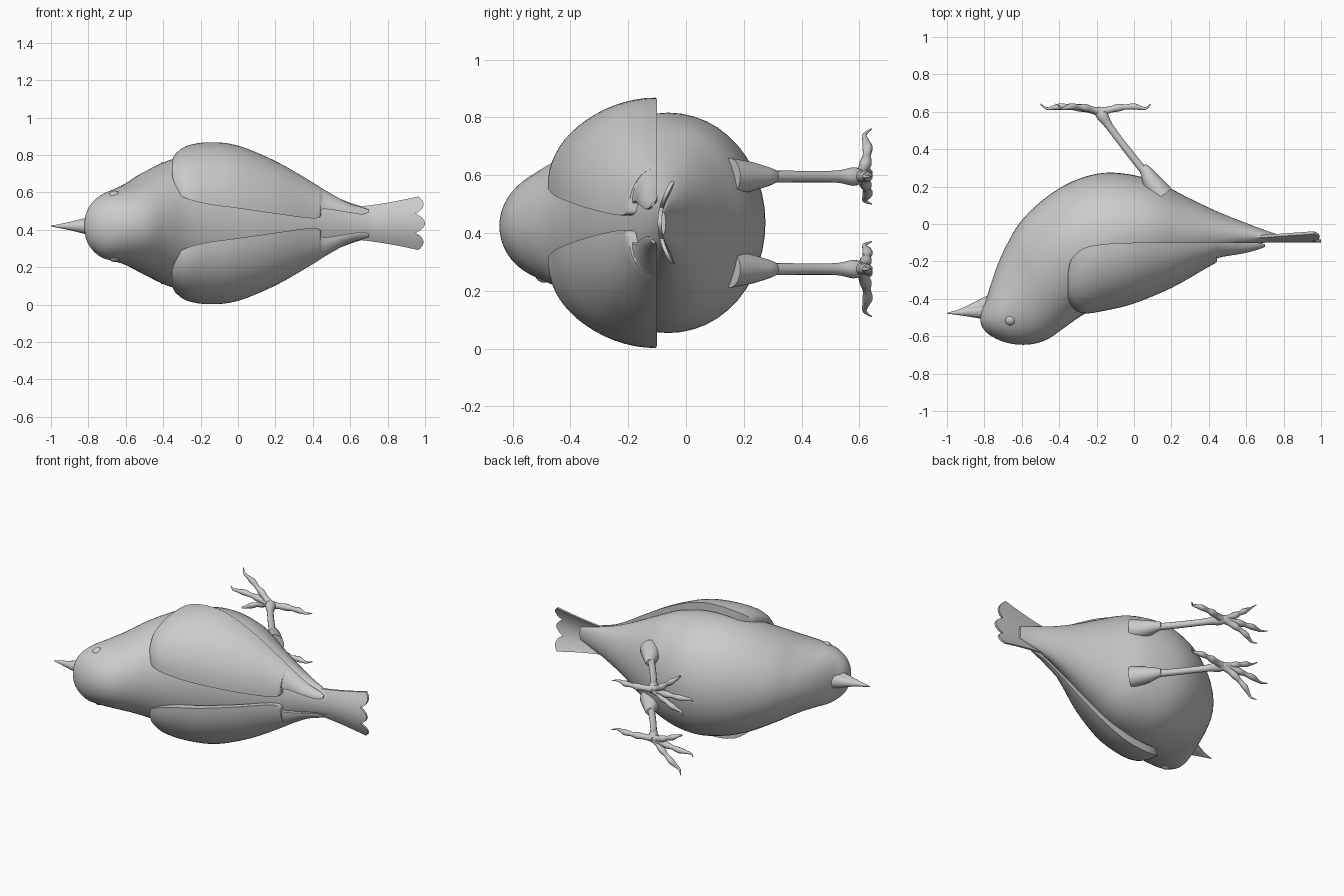
import bpy, bmesh, math
from mathutils import Vector

if "Cube" in bpy.data.objects:
    bpy.data.objects.remove(bpy.data.objects["Cube"])

ZC = 0.435  # mirror plane of the bird, which lies on its side


def finish(name, bm, angle=40):
    bmesh.ops.recalc_face_normals(bm, faces=bm.faces)
    me = bpy.data.meshes.new(name)
    bm.to_mesh(me)
    bm.free()
    ob = bpy.data.objects.new(name, me)
    bpy.context.collection.objects.link(ob)
    bpy.ops.object.select_all(action='DESELECT')
    ob.select_set(True)
    bpy.context.view_layer.objects.active = ob
    bpy.ops.object.shade_smooth_by_angle(angle=math.radians(angle))
    return ob


def loft(name, rings, angle=40):
    bm = bmesh.new()
    vs = [[bm.verts.new(p) for p in r] for r in rings]
    n = len(vs[0])
    for a, b in zip(vs, vs[1:]):
        for i in range(n):
            j = (i + 1) % n
            bm.faces.new((a[i], a[j], b[j], b[i]))
    bm.faces.new(vs[0])
    bm.faces.new(vs[-1])
    return finish(name, bm, angle)


def smooth(rows, steps):
    # Catmull-Rom through rows of numbers
    out = []
    for i in range(len(rows) - 1):
        p = [rows[max(0, min(len(rows) - 1, i + k))] for k in (-1, 0, 1, 2)]
        for s in range(steps):
            t = s / steps
            out.append([0.5 * (2 * b + (c - a) * t + (2 * a - 5 * b + 4 * c - d) * t * t
                               + (3 * b - a - 3 * c + d) * t ** 3) for a, b, c, d in zip(*p)])
    return out + [list(rows[-1])]


def tube(name, pts, n=12, steps=5):
    # pts: x, y, z, radius
    rows = smooth(pts, steps)
    rings = []
    for i, r in enumerate(rows):
        d = (Vector(rows[min(i + 1, len(rows) - 1)][:3]) - Vector(rows[max(i - 1, 0)][:3])).normalized()
        u = d.cross(Vector((0.1, 0.3, 1)) if abs(d.z) < 0.8 else Vector((0, 1, 0))).normalized()
        w = d.cross(u)
        rings.append([Vector(r[:3]) + r[3] * (math.cos(a) * u + math.sin(a) * w)
                      for a in (2 * math.pi * k / n for k in range(n))])
    return loft(name, rings, 60)


# Body and head: belly x,y / back x,y / half width / centre z
sections = [
    (-.822, -.495, -.822, -.51, .01, .42),
    (-.812, -.45, -.812, -.55, .07, .42),
    (-.79, -.40, -.77, -.595, .125, .42),
    (-.765, -.32, -.68, -.635, .17, .42),
    (-.73, -.22, -.57, -.645, .195, .425),
    (-.68, -.11, -.47, -.62, .225, .43),
    (-.60, .02, -.38, -.56, .275, ZC),
    (-.46, .15, -.28, -.49, .335, ZC),
    (-.30, .24, -.17, -.435, .37, ZC),
    (-.12, .275, -.05, -.385, .38, ZC),
    (.10, .235, .10, -.325, .345, ZC),
    (.28, .145, .26, -.255, .265, ZC),
    (.45, .065, .42, -.185, .18, ZC),
    (.60, .005, .57, -.13, .115, ZC),
    (.72, -.04, .70, -.10, .075, ZC),
    (.82, -.07, .82, -.09, .04, ZC)]
rings = []
for ax, ay, bx, by, w, zc in smooth(sections, 5):
    ring = []
    for k in range(48):
        a = 2 * math.pi * k / 48
        c = math.cos(a)
        ring.append(((ax + bx) / 2 + c * (ax - bx) / 2, (ay + by) / 2 + c * (ay - by) / 2,
                     zc + w * math.sin(a)))
    rings.append(ring)
loft("body", rings, 60)

# Beak halves
tube("upper_beak", [(-.76, -.46, .42, .058), (-.82, -.465, .42, .042), (-.90, -.471, .42, .022),
                    (-1, -.477, .42, .002)], 20)
tube("lower_beak", [(-.74, -.425, .42, .058), (-.80, -.437, .42, .043), (-.88, -.455, .42, .022),
                    (-.97, -.475, .42, .003)], 20)

# Eyes with raised lids, head rolled slightly
for y, z, s in ((-.51, .575, 1), (-.49, .262, -1)):
    bm = bmesh.new()
    bmesh.ops.create_uvsphere(bm, u_segments=20, v_segments=12, radius=.034)
    bmesh.ops.translate(bm, verts=bm.verts, vec=(-.66, y, z))
    finish("eye", bm, 60)
    ringpts = []
    for k in range(25):
        a = 2 * math.pi * k / 24
        ringpts.append((-.66 + .04 * math.cos(a), y + .036 * math.sin(a),
                        z + s * (.006 + .01 * math.sin(a)), .008))
    tube("eyelid", ringpts, 8, 1)

# Wings: x, outer edge y,z / inner edge y,z / thickness
wing = [
    (-.352, -.26, .765, -.39, .69, .03),
    (-.335, -.19, .805, -.44, .61, .045),
    (-.27, -.13, .85, -.478, .565, .05),
    (-.15, -.107, .868, -.462, .535, .05),
    (0, -.10, .85, -.425, .515, .05),
    (.2, -.10, .768, -.342, .486, .045),
    (.38, -.10, .665, -.24, .462, .04),
    (.44, -.10, .628, -.205, .47, .035),
    (.455, -.10, .618, -.18, .51, .03),
    (.58, -.10, .548, -.158, .494, .022),
    (.66, -.10, .522, -.138, .482, .014),
    (.70, -.108, .507, -.122, .492, .008)]
for s, side in ((1, "left"), (-1, "right")):
    rings = []
    for x, ya, za, yb, zb, th in smooth(wing, 4):
        outer, inner = [], []
        for k in range(17):
            t = math.pi / 2 * k / 16
            c, n = math.cos(t), math.sin(t)
            y, z = ya + (yb - ya) * n, zb + (za - zb) * c
            outer.append((x, y, ZC + s * (z - ZC)))
            inner.append((x, y + th * n, ZC + s * (z - th * c - ZC)))
        rings.append(outer + inner[::-1])
    loft(side + "_wing", rings, 45)

    # Legs: feathered thigh and thin shank
    zl = ZC + s * .16
    tube(side + "_thigh", [(.15, .15, zl, .065), (.10, .22, zl, .052), (.065, .28, zl, .034),
                           (.045, .305, zl, .024)], 16)
    tube(side + "_shank", [(.08, .25, zl, .022), (-.04, .40, zl, .02), (-.13, .52, zl, .021),
                           (-.17, .58, zl, .032), (-.20, .615, zl, .02)], 14)
    # Toes with knuckles and curved claws
    for name, dx, dz in (("middle", -.32, .02), ("outer", -.23, .165),
                         ("inner", -.24, -.095), ("back", .27, 0)):
        path = [(0, .60, .024), (.2, .612, .018), (.36, .622, .021), (.5, .625, .014),
                (.66, .628, .018), (.78, .622, .012), (.9, .618, .007), (1, .642, .002)]
        tube(side + "_" + name + "_toe",
             [(-.18 + dx * f, y, zl + s * dz * (f ** 1.2), r) for f, y, r in path], 10, 4)

# Tail: curved fan with a three-lobed end
NU, NV = 16, 48
bm = bmesh.new()
layers = []
for th in (0, .014):
    grid = []
    for i in range(NU + 1):
        u = i / NU
        row = []
        for j in range(NV + 1):
            v = 2 * j / NV - 1
            end = .945 + .055 * abs(math.cos(1.5 * math.pi * v * .92)) ** .6 - .012 * abs(v)
            x = .58 + (end - .58) * u
            w = .085 + .058 * u ** 1.5
            row.append(bm.verts.new((x, -.098 + th + .045 * v * v * (.4 + .6 * u), ZC + v * w)))
        grid.append(row)
    for i in range(NU):
        for j in range(NV):
            bm.faces.new((grid[i][j], grid[i + 1][j], grid[i + 1][j + 1], grid[i][j + 1]))
    layers.append(grid[0] + [r[-1] for r in grid[1:]] + grid[-1][-2::-1] + [r[0] for r in grid[-2:0:-1]])
a, b = layers
for i in range(len(a)):
    j = (i + 1) % len(a)
    bm.faces.new((a[i], a[j], b[j], b[i]))
finish("tail", bm)
